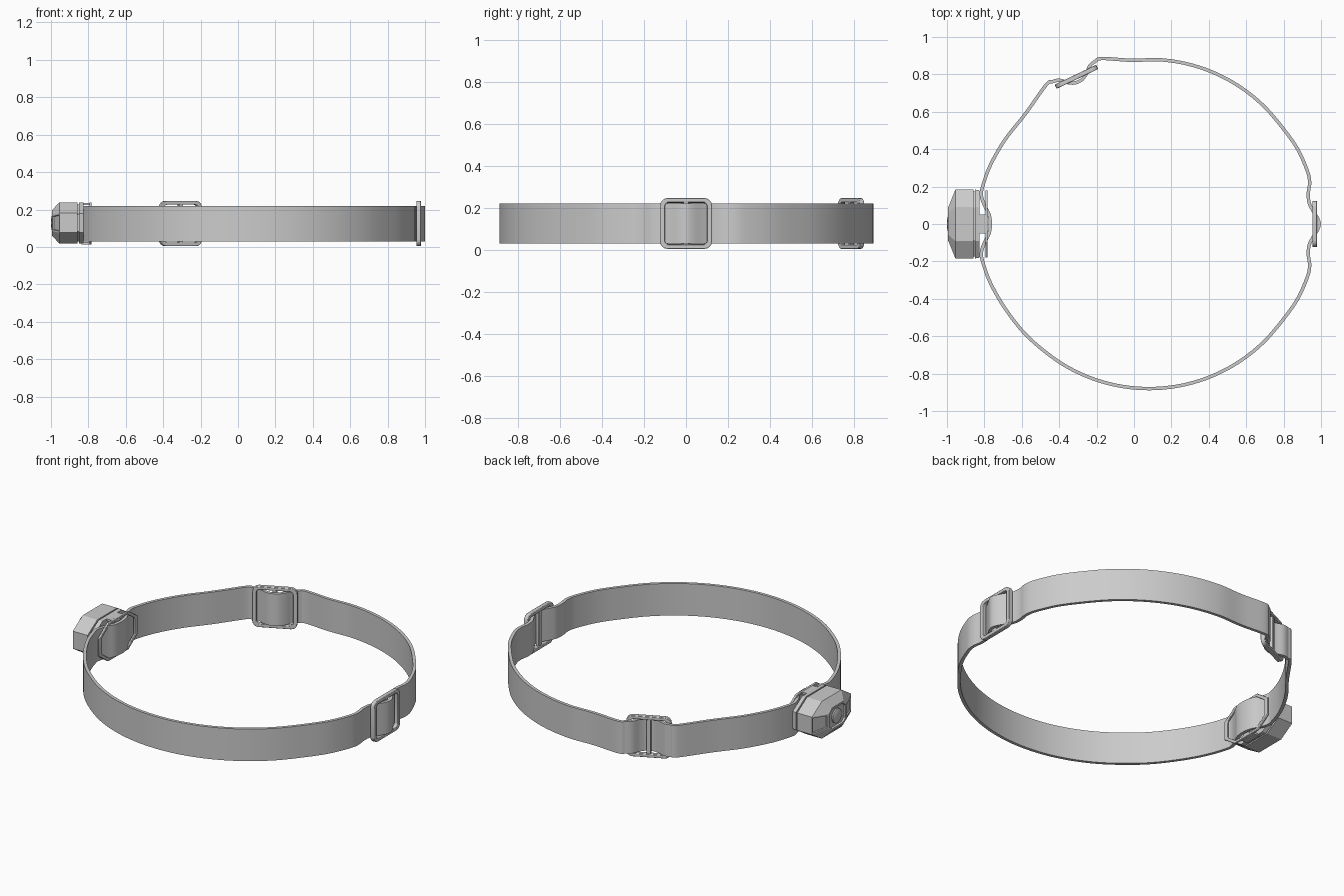
import bpy, bmesh, math
from mathutils import Vector, Matrix

if "Cube" in bpy.data.objects:
    bpy.data.objects.remove(bpy.data.objects["Cube"])

ZC = 0.125  # mid height of everything


def finish(name, bm, angle=30, bevel=0.0):
    bmesh.ops.recalc_face_normals(bm, faces=bm.faces)
    me = bpy.data.meshes.new(name)
    bm.to_mesh(me)
    bm.free()
    ob = bpy.data.objects.new(name, me)
    bpy.context.collection.objects.link(ob)
    if bevel:
        mod = ob.modifiers.new("bevel", 'BEVEL')
        mod.width, mod.segments, mod.limit_method = bevel, 2, 'ANGLE'
    bpy.ops.object.select_all(action='DESELECT')
    ob.select_set(True)
    bpy.context.view_layer.objects.active = ob
    bpy.ops.object.shade_smooth_by_angle(angle=math.radians(angle))
    return ob


def loft(bm, rings, closed=False, caps=True):
    loops = [[bm.verts.new(p) for p in r] for r in rings]
    n = len(loops[0])
    pairs = list(zip(loops, loops[1:])) + ([(loops[-1], loops[0])] if closed else [])
    for a, b in pairs:
        for i in range(n):
            j = (i + 1) % n
            bm.faces.new((a[i], a[j], b[j], b[i]))
    if caps and not closed:
        bm.faces.new(loops[0])
        bm.faces.new(loops[-1])


def box(bm, size, matrix):
    bmesh.ops.create_cube(bm, size=1, matrix=matrix @ Matrix.Diagonal((*size, 1)))


def octagon(hu, hz, cu, cz):
    q = [(hu, hz - cz), (hu - cu, hz)]
    q += [(-u, z) for u, z in reversed(q)]
    return q + [(-u, -z) for u, z in q]


def rounded(hu, hz, r, seg=4):
    pts = []
    for k, (su, sz) in enumerate([(1, 1), (-1, 1), (-1, -1), (1, -1)]):
        for i in range(seg + 1):
            a = math.pi / 2 * (k + i / seg)
            pts.append((su * (hu - r) + r * math.cos(a), sz * (hz - r) + r * math.sin(a)))
    return pts


def slot_frame(name, outer, inner, thick, matrix, bar_w, bar_h):
    # ring with a centre bar, local axes: u along strap, n outward, z up
    bm = bmesh.new()
    h = thick / 2
    rings = [[matrix @ Vector((u, n, z)) for u, z in prof]
             for prof, n in ((outer, -h), (outer, h), (inner, h), (inner, -h))]
    loft(bm, rings, closed=True)
    box(bm, (bar_w, thick * 0.8, bar_h), matrix)
    return finish(name, bm, bevel=0.003)


def place(x, y, angle):
    return Matrix.Translation((x, y, ZC)) @ Matrix.Rotation(angle, 4, 'Z')


# strap path, seen from above
back = place(-0.308, 0.787, math.radians(25.4))
weave = [(0.165, 0.03), (0.125, 0.031), (0.09, 0.022), (0.055, -0.008), (0.025, -0.025)]
weave = weave + [(0, -0.028)] + [(-u, n) for u, n in reversed(weave)]
lamp_side = [(-0.768, 0), (-0.775, 0.05), (-0.797, 0.095), (-0.815, 0.145), (-0.812, 0.19),
             (-0.77, 0.31), (-0.69, 0.45), (-0.58, 0.59)]
right_side = [(0.875, 0.4), (0.928, 0.28), (0.939, 0.22), (0.932, 0.165), (0.936, 0.115),
              (0.955, 0.075), (0.981, 0.03)]


def arc(a0, a1, n):
    return [(0.08 + 0.88 * math.cos(math.radians(a0 + (a1 - a0) * i / n)),
             0.88 * math.sin(math.radians(a0 + (a1 - a0) * i / n))) for i in range(n + 1)]


path = [(x, -y) for x, y in lamp_side]
path += arc(234, 324, 9)
path += [(x, -y) for x, y in right_side] + [(0.99, 0)] + right_side[::-1]
path += arc(36, 96, 6)
path += [tuple((back @ Vector((u, n, 0))).xy) for u, n in weave]
path += lamp_side[:0:-1]
path = [Vector(p) for p in path]

# smooth closed curve through the path
fine, N, SUB = [], len(path), 6
for i in range(N):
    a, b, c, d = (path[(i + k) % N] for k in (-1, 0, 1, 2))
    for s in range(SUB):
        t = s / SUB
        fine.append(0.5 * (2 * b + (c - a) * t + (2 * a - 5 * b + 4 * c - d) * t * t
                           + (3 * b - a - 3 * c + d) * t ** 3))

# elastic strap
rings = []
for i, p in enumerate(fine):
    t = (fine[(i + 1) % len(fine)] - fine[i - 1]).normalized()
    off = Vector((t.y, -t.x)) * 0.009
    rings.append([(*(p + off * s), ZC + z) for s, z in
                  ((1, -0.095), (1, 0.095), (-1, 0.095), (-1, -0.095))])
bm = bmesh.new()
loft(bm, rings, closed=True)
finish("strap", bm, 40)

# two slider buckles
for name, m in (("right_buckle", place(0.966, 0, -math.pi / 2)), ("back_buckle", back)):
    slot_frame(name, rounded(0.123, 0.121, 0.035), rounded(0.1, 0.101, 0.018), 0.025, m, 0.025, 0.21)

# lamp bracket holding the strap
bracket = slot_frame("lamp_bracket", octagon(0.18, 0.113, 0.085, 0.06),
                     octagon(0.155, 0.098, 0.07, 0.05), 0.012,
                     place(-0.789, 0, math.pi / 2), 0.05, 0.2)

# posts tying the bracket to the lamp
bm = bmesh.new()
for s in (-1, 1):
    box(bm, (0.05, 0.1, 0.012), Matrix.Translation((-0.812, 0, ZC + s * 0.105)))
finish("bracket_posts", bm)


def body_ring(x, hy, hz, cy, cz):
    return [(x, u, ZC + z + 0.003) for u, z in octagon(hy, hz, cy, cz)]


# lamp back plate and seam
full = (0.184, 0.11, 0.092, 0.058)
bm = bmesh.new()
loft(bm, [body_ring(-0.826, 0.18, 0.108, 0.09, 0.057), body_ring(-0.85, *full)])
loft(bm, [body_ring(-0.845, 0.174, 0.1, 0.088, 0.055), body_ring(-0.865, 0.174, 0.1, 0.088, 0.055)])
finish("lamp_back_plate", bm, 20)

# faceted lamp housing with recessed windows
bm = bmesh.new()
loft(bm, [body_ring(-0.858, *full), body_ring(-0.955, *full),
          body_ring(-0.995, 0.085, 0.068, 0.03, 0.025)])
bmesh.ops.recalc_face_normals(bm, faces=bm.faces)
bm.normal_update()
front = [f for f in bm.faces if f.normal.x < -0.99]
sides = [f for f in bm.faces if -0.98 < f.normal.x < -0.3 and abs(f.normal.z) < 0.05]
bmesh.ops.inset_individual(bm, faces=front, thickness=0.012, depth=0)
bmesh.ops.inset_individual(bm, faces=front, thickness=0.003, depth=-0.01)
bmesh.ops.inset_individual(bm, faces=sides, thickness=0.012, depth=0)
bmesh.ops.inset_individual(bm, faces=sides, thickness=0.002, depth=-0.008)
finish("lamp_housing", bm, 15)

# front lens
bm = bmesh.new()
prof = [(-0.98, 0.042), (-0.993, 0.042), (-0.997, 0.034), (-1.0, 0.012)]
loft(bm, [[(x, r * math.cos(k * math.tau / 24), ZC + 0.003 + r * math.sin(k * math.tau / 24))
           for k in range(24)] for x, r in prof])
finish("lens", bm)
